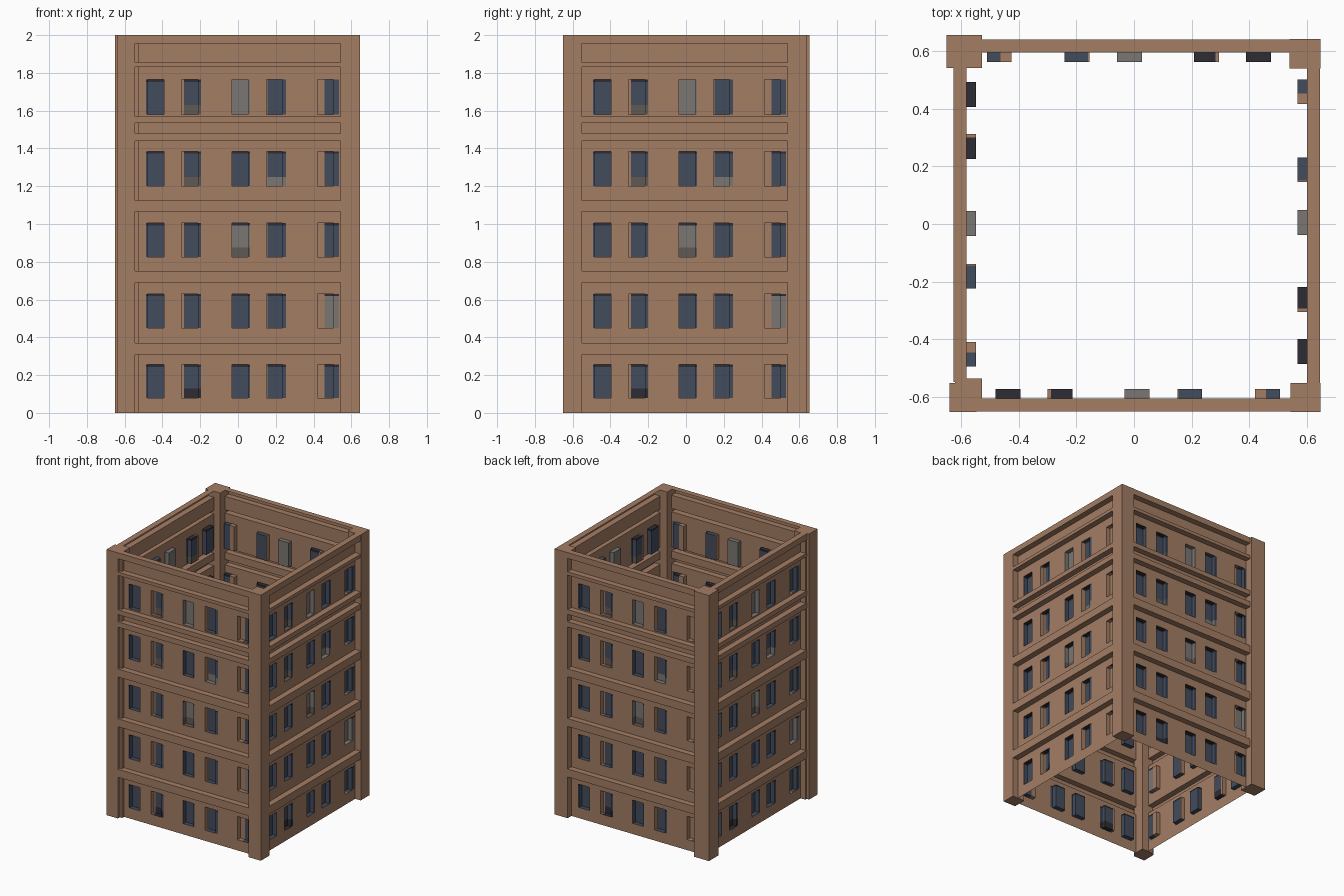
import bpy, bmesh

if "Cube" in bpy.data.objects:
    bpy.data.objects.remove(bpy.data.objects["Cube"])


def material(name, rgb):
    m = bpy.data.materials.new(name)
    m.diffuse_color = (*rgb, 1)
    m.use_nodes = True
    m.node_tree.nodes["Principled BSDF"].inputs["Base Color"].default_value = m.diffuse_color
    return m


MATS = [material("brown_stone", (0.366, 0.205, 0.127)),
        material("blue_glass", (0.056, 0.072, 0.107)),
        material("dark_lintel", (0.026, 0.025, 0.034)),
        material("grey_blind", (0.195, 0.181, 0.171)),
        material("dim_blind", (0.120, 0.100, 0.090))]
STONE, GLASS, DARK, GREY, DIM = range(5)

# Protruding ledges, window rows (heights), recess columns and glass columns
LEDGES = [(0.31, 0.37), (0.69, 0.75), (1.065, 1.125), (1.44, 1.48),
          (1.535, 1.57), (1.83, 1.855), (1.955, 2.0)]
ROWS = [(0.08, 0.255), (0.45, 0.63), (0.825, 1.005), (1.20, 1.385), (1.58, 1.765)]
BOXES = [(-0.48, -0.393), (-0.30, -0.213), (-0.033, 0.054), (0.15, 0.236), (0.42, 0.505)]
PANES = [(-0.487, -0.393), (-0.287, -0.195), (-0.033, 0.063), (0.155, 0.255), (0.457, 0.535)]
SILL, LINTEL = 0.05, 0.012
LOWER = {(0, 1): DARK, (2, 2): DIM, (3, 3): GREY, (3, 1): DIM, (4, 1): DIM}
WHOLE = {(1, 4): GREY, (2, 2): GREY, (4, 2): GREY}


def find(spans, v):
    return next((i for i, (a, b) in enumerate(spans) if a < v < b), None)


def paint(u, z):
    """Colour of the wall at a point: stone, or a window pane by row and column."""
    r, c = find(ROWS, z), find(PANES, u)
    if r is None or c is None:
        return STONE
    if z > ROWS[r][1] - LINTEL and (r < 4 or c < 2):
        return DARK
    if z < ROWS[r][0] + SILL and (r, c) in LOWER:
        return LOWER[r, c]
    return WHOLE.get((r, c), GLASS)


def wall(name, turns, face, shift, step):
    """Stepped sheet: ledges out, panels back, windows sunk deeper."""
    us = sorted({-0.56, -0.545, -0.53, 0.54, 0.56}
                | {v for s in BOXES + PANES for v in s})
    zs = {0.0} | {v for s in LEDGES + ROWS for v in s}
    for a, b in ROWS:
        zs |= {a + SILL, b - LINTEL}
    zs = sorted(zs)
    panel = face - 0.045

    def depth(u, z):
        if find(LEDGES, z) is not None:
            return face
        if step and u < -0.53:
            return face - 0.022
        if find(ROWS, z) is not None and find(BOXES, u) is not None:
            return panel - 0.033
        return panel

    bm = bmesh.new()

    def quad(points, mat):
        verts = []
        for u, d, z in points:
            x, y = u + shift, -d
            for _ in range(turns):
                x, y = -y, x
            verts.append(bm.verts.new((x, y, z)))
        bm.faces.new(verts).material_index = mat

    uc = [(a + b) / 2 for a, b in zip(us, us[1:])]
    zc = [(a + b) / 2 for a, b in zip(zs, zs[1:])]
    for i, u in enumerate(uc):
        for j, z in enumerate(zc):
            u0, u1, z0, z1 = us[i], us[i + 1], zs[j], zs[j + 1]
            d, m = depth(u, z), paint(u, z)
            quad([(u0, d, z0), (u1, d, z0), (u1, d, z1), (u0, d, z1)], m)
            # side reveal towards the next cell, coloured like the deeper one
            if i + 1 < len(uc):
                e, n = depth(uc[i + 1], z), paint(uc[i + 1], z)
                if abs(d - e) > 1e-6:
                    quad([(u1, d, z0), (u1, e, z0), (u1, e, z1), (u1, d, z1)],
                         m if d < e else n)
            # ledge tops, undersides, sills and the roof cap
            last = j + 1 == len(zc)
            e = panel if last else depth(u, zc[j + 1])
            n = STONE if last else paint(u, zc[j + 1])
            if abs(d - e) > 1e-6:
                quad([(u0, d, z1), (u1, d, z1), (u1, e, z1), (u0, e, z1)],
                     m if d < e else n)
    bmesh.ops.remove_doubles(bm, verts=bm.verts, dist=1e-5)
    finish(name, bm)


def finish(name, bm):
    me = bpy.data.meshes.new(name)
    bm.to_mesh(me)
    bm.free()
    for m in MATS:
        me.materials.append(m)
    bpy.context.collection.objects.link(bpy.data.objects.new(name, me))


def post(name, x0, x1, y0, y1):
    bm = bmesh.new()
    bmesh.ops.create_cube(bm, size=1)
    for v in bm.verts:
        v.co = (x1 if v.co.x > 0 else x0, y1 if v.co.y > 0 else y0, 2.0 if v.co.z > 0 else 0.0)
    finish(name, bm)


# Four walls, each the same pattern turned a quarter
wall("front_wall", 0, 0.650, 0.000, True)
wall("right_wall", 1, 0.645, -0.005, False)
wall("back_wall", 2, 0.640, 0.005, False)
wall("left_wall", 3, 0.625, -0.012, True)

# Corner posts, with slim inner pilasters on the left corners
post("front_left_post", -0.64, -0.545, -0.651, -0.55)
post("front_left_pilaster", -0.62, -0.526, -0.628, -0.535)
post("front_right_post", 0.543, 0.646, -0.651, -0.55)
post("back_right_post", 0.538, 0.646, 0.538, 0.641)
post("back_left_post", -0.65, -0.526, 0.54, 0.655)
